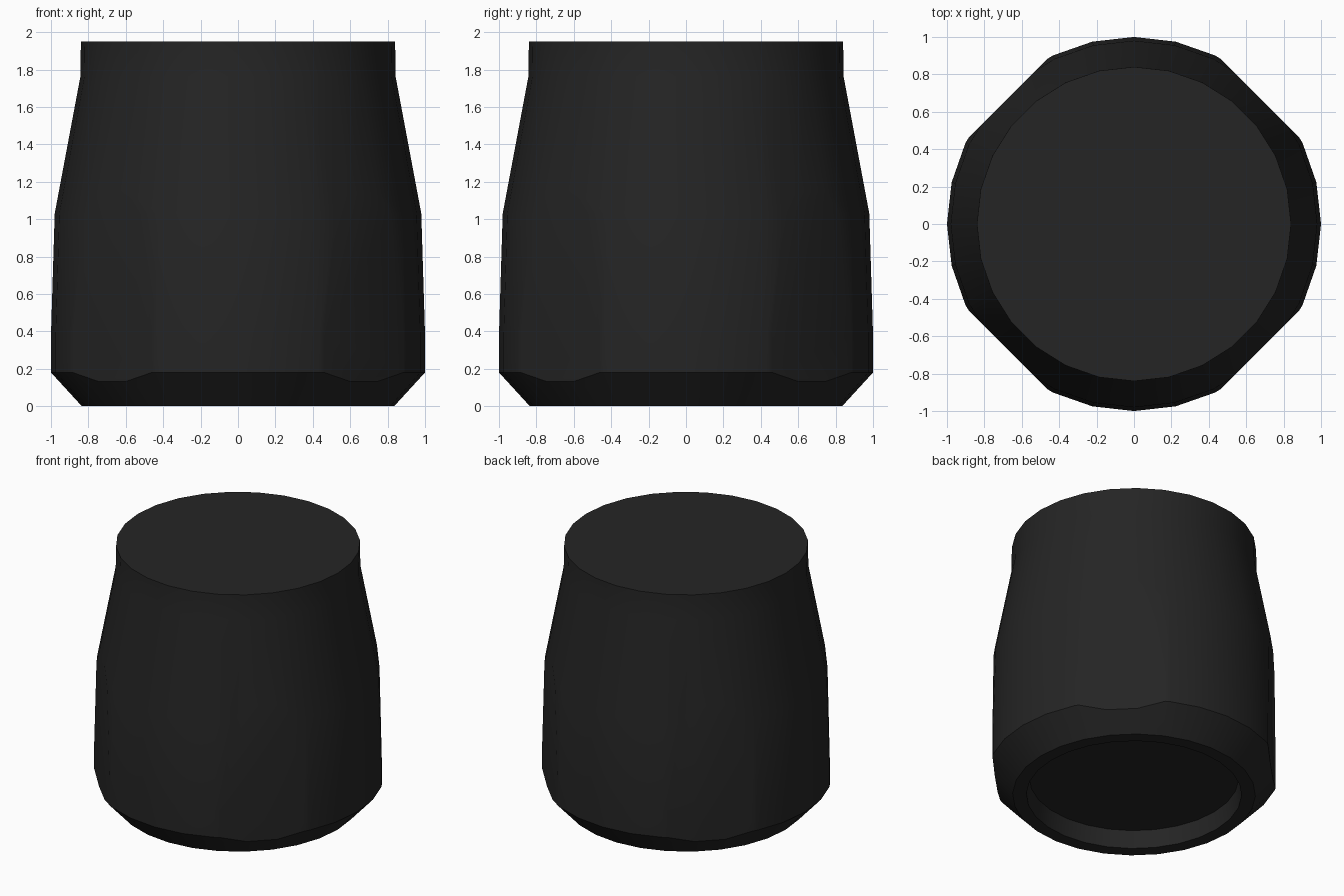
import bpy, bmesh, math
from mathutils import Vector

cube = bpy.data.objects.get("Cube")
if cube:
    bpy.data.objects.remove(cube, do_unlink=True)

SIDES = 28
FLAT_DISTANCE = 0.951

# One dark rubber colour for the whole body
rubber = bpy.data.materials.new("black_rubber")
rubber.use_nodes = True
colour = (0.018, 0.018, 0.018, 1)
rubber.diffuse_color = colour
rubber.node_tree.nodes["Principled BSDF"].inputs["Base Color"].default_value = colour

# Outline as (radius, height): recess floor, rim, chamfer, wall, taper, collar
profile = [(0.72, 0.13), (0.74, 0), (0.835, 0), (1.0, 0.18), (1.0, 0.38),
           (0.98, 1.03), (0.843, 1.76), (0.84, 1.95)]

bm = bmesh.new()
rings = []
for radius, z in profile:
    angles = [math.tau * i / SIDES for i in range(SIDES)]
    rings.append([bm.verts.new((radius * math.cos(a), radius * math.sin(a), z)) for a in angles])
for low, high in zip(rings, rings[1:]):
    for i in range(SIDES):
        j = (i + 1) % SIDES
        bm.faces.new((low[i], low[j], high[j], high[i]))

# Recess floor and top cap
bm.faces.new(list(reversed(rings[0])))
bm.faces.new(rings[-1])

# Shave a vertical grip flat on each diagonal and close it
for k in range(4):
    a = math.pi / 4 + k * math.pi / 2
    normal = Vector((math.cos(a), math.sin(a), 0))
    cut = bmesh.ops.bisect_plane(bm, geom=bm.verts[:] + bm.edges[:] + bm.faces[:],
                                 dist=1e-5, plane_co=normal * FLAT_DISTANCE,
                                 plane_no=normal, clear_outer=True)
    edges = [g for g in cut["geom_cut"] if isinstance(g, bmesh.types.BMEdge)]
    bmesh.ops.contextual_create(bm, geom=edges)

bmesh.ops.recalc_face_normals(bm, faces=bm.faces[:])
mesh = bpy.data.meshes.new("knob_body")
bm.to_mesh(mesh)
bm.free()
mesh.materials.append(rubber)
body = bpy.data.objects.new("knob_body", mesh)
bpy.context.collection.objects.link(body)

# Smooth wall with crisp rim and chamfer
bpy.ops.object.select_all(action='DESELECT')
body.select_set(True)
bpy.context.view_layer.objects.active = body
bpy.ops.object.shade_smooth_by_angle(angle=math.radians(30))
